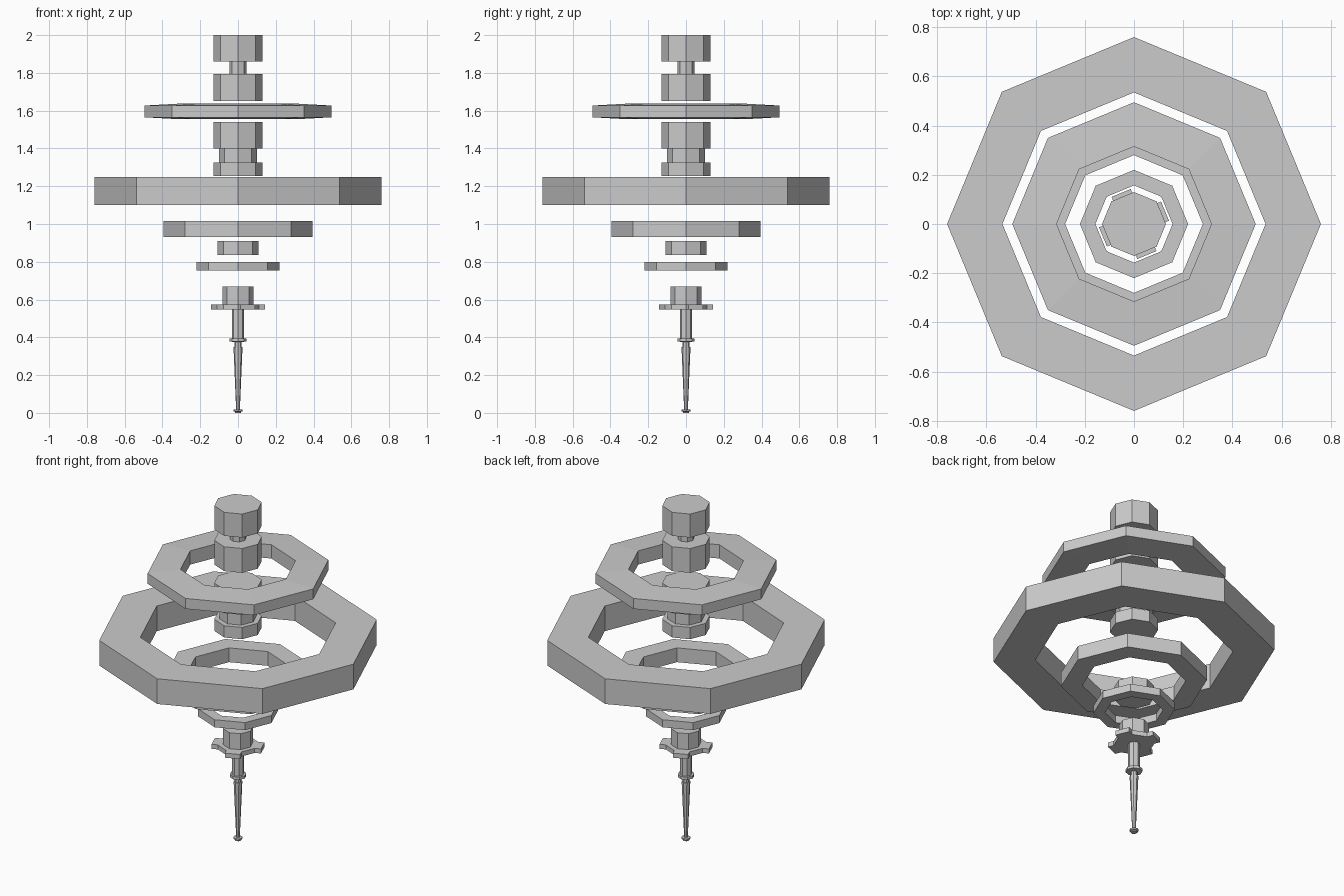
import bpy, bmesh
from math import cos, sin, pi

if "Cube" in bpy.data.objects:
    bpy.data.objects.remove(bpy.data.objects["Cube"])

N = 8  # every turned part is eight-sided, with corners on the axes


def make(name, bm):
    bmesh.ops.recalc_face_normals(bm, faces=bm.faces)
    mesh = bpy.data.meshes.new(name)
    bm.to_mesh(mesh)
    bm.free()
    obj = bpy.data.objects.new(name, mesh)
    bpy.context.collection.objects.link(obj)
    return obj


def loop(bm, r, z):
    return [bm.verts.new((r * cos(2 * pi * i / N), r * sin(2 * pi * i / N), z)) for i in range(N)]


def bridge(bm, a, b):
    for i in range(len(a)):
        j = (i + 1) % len(a)
        bm.faces.new((a[i], a[j], b[j], b[i]))


def turned(name, profile):
    """Solid turned from (radius, z) points, bottom to top."""
    bm = bmesh.new()
    loops = [loop(bm, r, z) for r, z in profile]
    for a, b in zip(loops, loops[1:]):
        bridge(bm, a, b)
    bm.faces.new(loops[0])
    bm.faces.new(loops[-1])
    return make(name, bm)


def ring(name, section):
    """Open ring from a closed (radius, z) section."""
    bm = bmesh.new()
    loops = [loop(bm, r, z) for r, z in section]
    for a, b in zip(loops, loops[1:] + loops[:1]):
        bridge(bm, a, b)
    return make(name, bm)


def flat_ring(name, inner, outer, z0, z1):
    return ring(name, [(inner, z0), (outer, z0), (outer, z1), (inner, z1)])


# Central column, top to bottom
turned("top_cap", [(0.13, 1.86), (0.13, 2.0)])
turned("cap_neck", [(0.045, 1.795), (0.045, 1.86)])
turned("upper_block", [(0.13, 1.65), (0.13, 1.795)])
turned("middle_spool", [(0.13, 1.255), (0.13, 1.325), (0.10, 1.325),
                        (0.10, 1.40), (0.13, 1.40), (0.13, 1.54)])
turned("lower_hub", [(0.108, 0.835), (0.108, 0.91)])

# Floating rings
ring("upper_ring", [(0.315, 1.555), (0.495, 1.565), (0.495, 1.627), (0.315, 1.637)])
flat_ring("large_ring", 0.535, 0.76, 1.10, 1.25)
flat_ring("medium_ring", 0.28, 0.395, 0.93, 1.015)
flat_ring("small_ring", 0.157, 0.22, 0.755, 0.80)

# Toothed plate: alternate sides of an octagon pushed outwards
bm = bmesh.new()
low, high = loop(bm, 0.11, 0.548), loop(bm, 0.11, 0.575)
bridge(bm, low, high)
bm.faces.new(low)
bm.faces.new(high)
bm.faces.ensure_lookup_table()
sides = [bm.faces[i] for i in range(0, N, 2)]
bmesh.ops.recalc_face_normals(bm, faces=bm.faces)
for side in sides:
    push = side.normal * 0.035
    new = bmesh.ops.extrude_discrete_faces(bm, faces=[side])["faces"][0]
    bmesh.ops.translate(bm, verts=new.verts, vec=push)
    # close the tooth from the pushed face back to the plate
    outer = list(new.verts)
    inner = [min(low + high, key=lambda v: (v.co - (o.co - push)).length) for o in outer]
    for i in range(4):
        j = (i + 1) % 4
        if not bm.faces.get((inner[i], inner[j], outer[j], outer[i])):
            bm.faces.new((inner[i], inner[j], outer[j], outer[i]))
make("toothed_plate", bm)

# Handle of the needle and the needle itself
turned("plate_hub", [(0.082, 0.575), (0.082, 0.67)])
turned("shaft", [(0.033, 0.395), (0.033, 0.548)])
turned("shaft_collar", [(0.018, 0.35), (0.018, 0.375), (0.045, 0.378), (0.045, 0.395)])
turned("needle", [(0.010, 0.018), (0.024, 0.35)])
turned("needle_foot", [(0.017, 0.0), (0.017, 0.006), (0.025, 0.009), (0.025, 0.018)])
